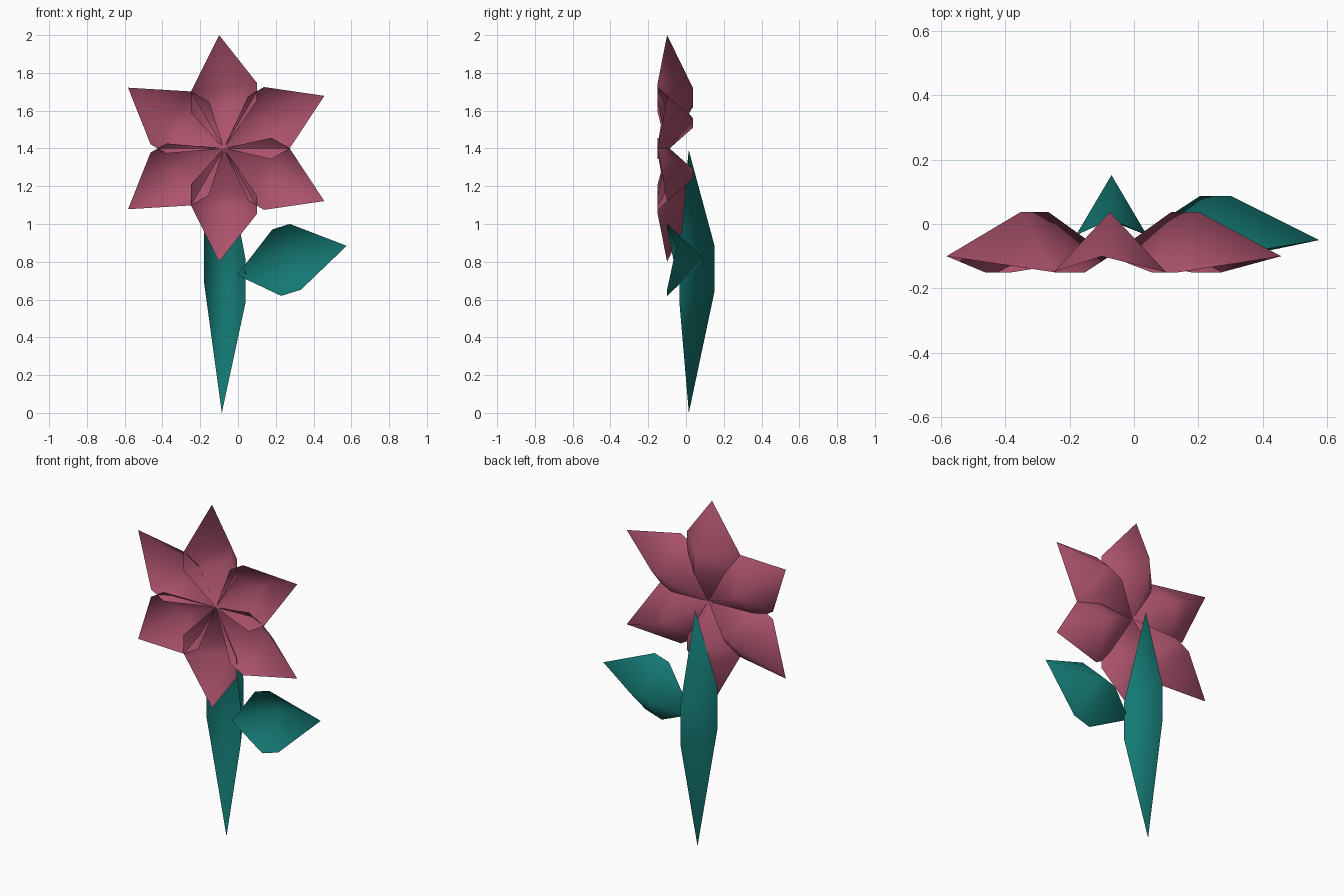
import bpy
import math

if "Cube" in bpy.data.objects:
    bpy.data.objects.remove(bpy.data.objects["Cube"])


def material(name, color):
    m = bpy.data.materials.new(name)
    m.diffuse_color = (*color, 1)
    m.use_nodes = True
    m.node_tree.nodes["Principled BSDF"].inputs["Base Color"].default_value = m.diffuse_color
    return m


PINK = material("petal_pink", (0.41, 0.085, 0.15))
TEAL = material("leaf_teal", (0.007, 0.19, 0.17))

# One folded blade pointing up from its base: base, left edge, ridge, right edge, tip
BLADE = [
    (0, 0, 0),
    (-0.175, -0.05, 0.19), (-0.175, -0.05, 0.30),
    (0, 0.137, 0.22), (0, 0.137, 0.32),
    (0.175, -0.05, 0.25), (0.175, -0.05, 0.347),
    (-0.025, 0, 0.60),
]
FACES = [(0, 3, 1), (1, 3, 4, 2), (2, 4, 7),
         (0, 5, 3), (3, 5, 6, 4), (4, 6, 7)]


def blade(name, base, degrees, mat, mirror=False, width=1.0, length=1.0):
    """Place a blade at base, turned counter-clockwise as seen from the front."""
    a = math.radians(degrees)
    c, s = math.cos(a), math.sin(a)
    side = -width if mirror else width
    verts = []
    for x, y, z in BLADE:
        x, z = x * side, z * length
        verts.append((base[0] + x * c - z * s, base[1] + y, base[2] + x * s + z * c))
    faces = [tuple(reversed(f)) for f in FACES] if mirror else FACES
    mesh = bpy.data.meshes.new(name)
    mesh.from_pydata(verts, [], faces)
    mesh.materials.append(mat)
    mesh.polygons.foreach_set("use_smooth", [True] * len(faces))
    ob = bpy.data.objects.new(name, mesh)
    bpy.context.collection.objects.link(ob)
    return ob


# Six petals, alternately mirrored
for i in range(6):
    blade(f"petal_{i + 1}", (-0.075, -0.10, 1.40), 60 * i, PINK, mirror=i % 2 == 1)

# Stem: a long narrow blade hanging down behind the flower
blade("stem", (-0.07, 0.015, 1.39), 180, TEAL, mirror=True, width=0.63, length=1.39 / 0.6)

# Side leaf
blade("leaf", (-0.005, -0.05, 0.73), 287.3, TEAL, mirror=True)
